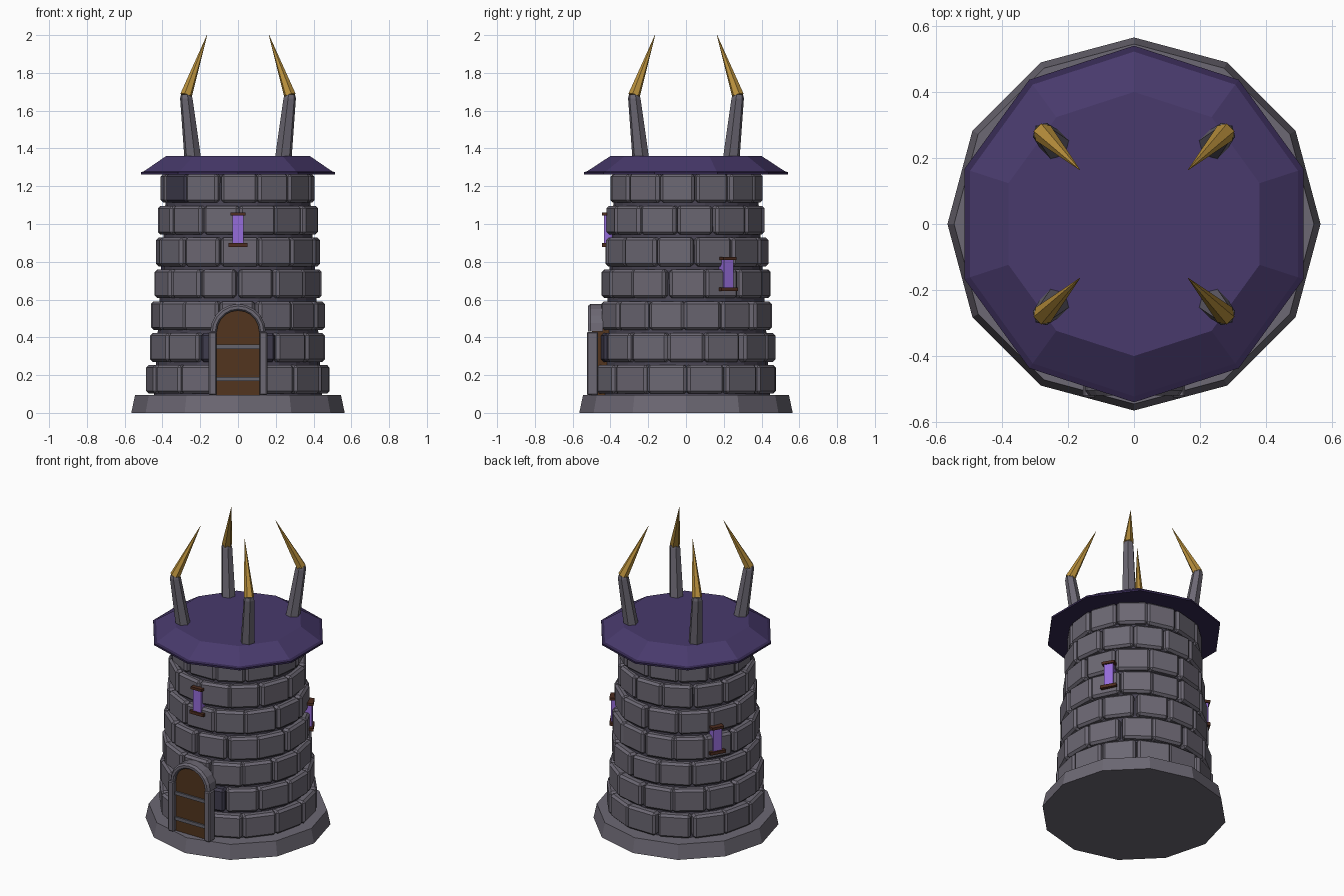
import bpy, bmesh, math, random
from mathutils import Matrix, Vector

if "Cube" in bpy.data.objects:
    bpy.data.objects.remove(bpy.data.objects["Cube"])

random.seed(4)


def material(name, rgb):
    m = bpy.data.materials.new(name)
    m.diffuse_color = (*rgb, 1)
    m.use_nodes = True
    m.node_tree.nodes["Principled BSDF"].inputs["Base Color"].default_value = m.diffuse_color
    return m


STONE = material("grey stone", (0.150, 0.138, 0.172))
DARK = material("dark stone", (0.050, 0.045, 0.075))
MORTAR = material("mortar", (0.065, 0.058, 0.085))
ROOF = material("purple roof", (0.065, 0.042, 0.150))
RIM = material("dark purple rim", (0.034, 0.021, 0.080))
GOLD = material("gold", (0.480, 0.275, 0.045))
WOOD = material("brown wood", (0.085, 0.036, 0.013))
SILL = material("dark brown wood", (0.075, 0.026, 0.014))
GLOW = material("violet glass", (0.300, 0.150, 0.700))
IRON = material("grey iron", (0.130, 0.125, 0.150))


def finish(name, bm, *mats):
    bmesh.ops.recalc_face_normals(bm, faces=bm.faces[:])
    me = bpy.data.meshes.new(name)
    bm.to_mesh(me)
    bm.free()
    for m in mats:
        me.materials.append(m)
    ob = bpy.data.objects.new(name, me)
    bpy.context.collection.objects.link(ob)
    return ob


def loft(bm, rings, closed=False):
    """Skin a list of point rings, capping the ends unless closed."""
    vs = [[bm.verts.new(p) for p in r] for r in rings]
    n = len(vs[0])
    for a, b in zip(vs, vs[1:] + (vs[:1] if closed else [])):
        for i in range(n):
            bm.faces.new((a[i], a[(i + 1) % n], b[(i + 1) % n], b[i]))
    if not closed:
        bm.faces.new(vs[0])
        bm.faces.new(vs[-1])


def ring(n, r, z, centre=(0, 0), phase=0.0):
    return [(centre[0] + r * math.cos(phase + math.tau * i / n),
             centre[1] + r * math.sin(phase + math.tau * i / n), z) for i in range(n)]


def box(bm, size, loc, turn=None, bevel=0.0, mat=0):
    """Box in local space, optionally bevelled, then moved by the turn matrix."""
    tmp = bmesh.new()
    bmesh.ops.create_cube(tmp, size=1)
    bmesh.ops.scale(tmp, vec=size, verts=tmp.verts)
    if bevel:
        bmesh.ops.bevel(tmp, geom=tmp.edges[:], offset=bevel, segments=1, affect='EDGES')
    bmesh.ops.transform(tmp, matrix=(turn or Matrix()) @ Matrix.Translation(loc), verts=tmp.verts)
    remap = {v: bm.verts.new(v.co) for v in tmp.verts}
    for f in tmp.faces:
        bm.faces.new([remap[v] for v in f.verts]).material_index = mat
    tmp.free()


def around(deg):
    """Rotation taking local -y (outward) to the given angle from the front."""
    return Matrix.Rotation(math.radians(deg), 4, 'Z')


# Plinth
bm = bmesh.new()
loft(bm, [ring(12, 0.565, 0), ring(12, 0.545, 0.095)])
finish("plinth", bm, STONE)

# Mortar core
bm = bmesh.new()
loft(bm, [ring(24, 0.445, 0.09), ring(24, 0.375, 1.27)])
finish("tower_core", bm, MORTAR)

# Brick courses, each staggered by half a brick
ROWS, PITCH, HEIGHT = 7, 0.1685, 0.152
bm = bmesh.new()
for row in range(ROWS):
    z = 0.178 + row * PITCH
    r = 0.474 - row * 0.0122
    n = 14 if row < 4 else 13
    step = 360 / n
    for i in range(n):
        ang = (i + 0.5 * (row % 2)) * step + random.uniform(-1, 1)
        width = 2 * r * math.tan(math.radians(step / 2)) - random.uniform(0.004, 0.02)
        signed = (ang + 180) % 360 - 180
        dark = (row == 1 and abs(signed) < 30) or (row == 6 and -70 < signed < -45)
        out = r + random.uniform(-0.003, 0.005)
        box(bm, (width, 0.11, HEIGHT), (0, -out + 0.055, z),
            around(ang + random.uniform(-1, 1)), 0.014, int(dark))
finish("bricks", bm, STONE, DARK)

# Roof slab with overhanging eaves
bm = bmesh.new()
up = math.pi / 2
loft(bm, [ring(10, 0.54, 1.262, phase=up), ring(10, 0.54, 1.274, phase=up),
          ring(10, 0.522, 1.28, phase=up), ring(10, 0.40, 1.36, phase=up)])
for f in bm.faces:
    f.material_index = int(f.calc_center_median().z < 1.279)
finish("roof", bm, ROOF, RIM)

# Four horns bending inward to gold tips
for k in range(4):
    d = Vector((math.cos(math.pi / 4 + k * up), math.sin(math.pi / 4 + k * up)))
    ph = math.pi / 4 + k * up
    bm = bmesh.new()
    loft(bm, [ring(6, 0.046, 1.34, d * 0.338, ph), ring(6, 0.034, 1.665, d * 0.387, ph),
              ring(6, 0.028, 1.685, d * 0.389, ph)])
    finish("horn_shaft", bm, STONE)
    bm = bmesh.new()
    side = Vector((-d.y, d.x, 0))
    axis = Vector((-d.x * 0.4, -d.y * 0.4, 0.9)).normalized()
    across = axis.cross(side)
    base = Vector((d.x * 0.389, d.y * 0.389, 1.68))
    tip = Vector((d.x * 0.232, d.y * 0.232, 2.0))
    loft(bm, [[c + (side * math.cos(i * math.tau / 6) + across * math.sin(i * math.tau / 6)) * s
               for i in range(6)] for c, s in ((base, 0.032), (tip, 0.001))])
    finish("horn_tip", bm, GOLD)


# Arched door panel
def arch(r, y, spring=0.43, n=10):
    return [Vector((r * math.cos(math.pi * i / n), y, spring + r * math.sin(math.pi * i / n)))
            for i in range(n + 1)]


bm = bmesh.new()
loft(bm, [[Vector((-0.115, y, 0.095)), Vector((0.115, y, 0.095))] + arch(0.115, y)
          for y in (-0.40, -0.497)])
finish("door", bm, WOOD)

# Iron straps across the door
bm = bmesh.new()
for z in (0.18, 0.35):
    box(bm, (0.23, 0.02, 0.022), (0, -0.497, z))
finish("door_straps", bm, IRON)

# Stone door posts and arch
bm = bmesh.new()
for s in (-1, 1):
    box(bm, (0.042, 0.06, 0.335), (s * 0.134, -0.495, 0.262), bevel=0.006)
finish("door_posts", bm, STONE)
bm = bmesh.new()
section = ((0.112, -0.44), (0.112, -0.51), (0.120, -0.52), (0.136, -0.52), (0.147, -0.505), (0.147, -0.44))
loft(bm, list(map(list, zip(*[arch(r, y) for r, y in section]))))
finish("door_arch", bm, STONE)

# Three slit windows with lintels and sills
for deg, z, r in ((0, 0.97, 0.43), (120, 0.735, 0.45), (240, 0.735, 0.45)):
    t = around(deg)
    bm = bmesh.new()
    box(bm, (0.058, 0.06, 0.15), (0, -r + 0.025, z), t)
    finish("window_glass", bm, GLOW)
    bm = bmesh.new()
    box(bm, (0.08, 0.065, 0.017), (0, -r + 0.018, z + 0.083), t)
    box(bm, (0.102, 0.065, 0.02), (0, -r + 0.018, z - 0.081), t)
    finish("window_sills", bm, SILL)
